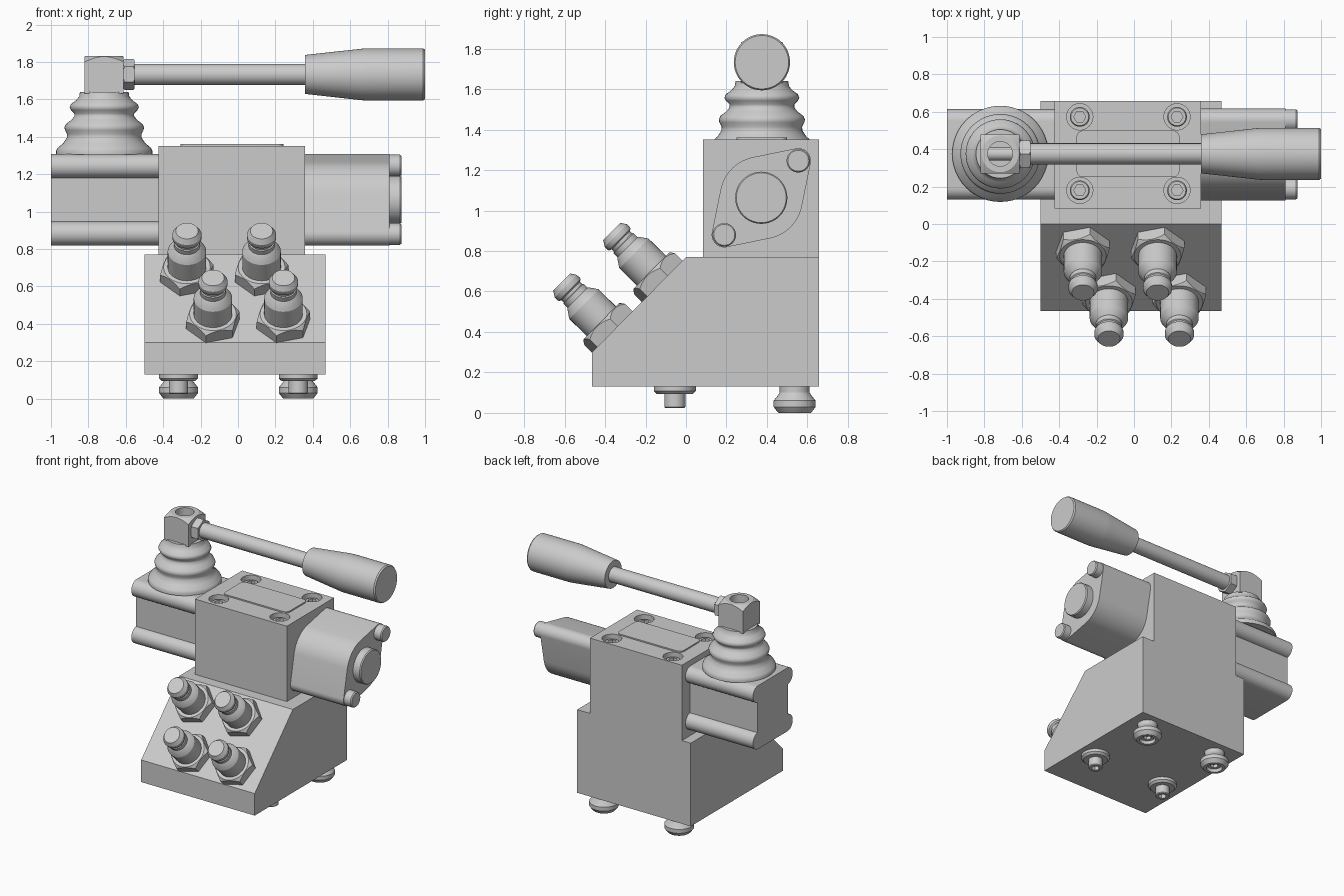
import bpy, bmesh
from math import sin, cos, pi, radians, acos
from mathutils import Vector, Matrix

if "Cube" in bpy.data.objects:
    bpy.data.objects.remove(bpy.data.objects["Cube"])

Z = Vector((0, 0, 1))
CY, CZ = 0.372, 1.063          # valve spool axis
LY = 0.375                     # lever plane
X = (1, 0, 0)


def finish(name, bm, angle=30):
    bmesh.ops.recalc_face_normals(bm, faces=bm.faces)
    me = bpy.data.meshes.new(name)
    bm.to_mesh(me)
    bm.free()
    ob = bpy.data.objects.new(name, me)
    bpy.context.collection.objects.link(ob)
    smooth(ob, angle)
    return ob


def smooth(ob, angle=30):
    bpy.ops.object.select_all(action='DESELECT')
    ob.select_set(True)
    bpy.context.view_layer.objects.active = ob
    bpy.ops.object.shade_smooth_by_angle(angle=radians(angle))


def lathe(name, profile, loc, axis=Z, n=40, phase=0, angle=30):
    """Closed solid of revolution from (radius, height) points."""
    bm = bmesh.new()
    m = Matrix.Translation(loc) @ Z.rotation_difference(Vector(axis)).to_matrix().to_4x4()
    rings = []
    for r, h in profile:
        rings.append([bm.verts.new(m @ Vector((r * cos(phase + 2 * pi * i / n), r * sin(phase + 2 * pi * i / n), h)))
                      for i in range(n)])
    for a, b in zip(rings, rings[1:]):
        for i in range(n):
            j = (i + 1) % n
            bm.faces.new((a[i], a[j], b[j], b[i]))
    bm.faces.new(rings[0])
    bm.faces.new(rings[-1])
    return finish(name, bm, angle)


def prism(name, pts, a, b, axis='x'):
    """Extrude a 2D outline: (y, z) along x, or (x, y) along z."""
    bm = bmesh.new()
    place = (lambda p, t: (t, p[0], p[1])) if axis == 'x' else (lambda p, t: (p[0], p[1], t))
    lo = [bm.verts.new(place(p, a)) for p in pts]
    hi = [bm.verts.new(place(p, b)) for p in pts]
    for i in range(len(pts)):
        j = (i + 1) % len(pts)
        bm.faces.new((lo[i], lo[j], hi[j], hi[i]))
    bm.faces.new(lo)
    bm.faces.new(hi)
    return finish(name, bm)


def arc(cx, cy, r, a0, a1, n=12):
    return [(cx + r * cos(radians(a0 + (a1 - a0) * i / n)), cy + r * sin(radians(a0 + (a1 - a0) * i / n)))
            for i in range(n + 1)]


def rect(x0, x1, y0, y1):
    return [(x0, y0), (x1, y0), (x1, y1), (x0, y1)]


def cut(ob, tool, op='DIFFERENCE'):
    mod = ob.modifiers.new('cut', 'BOOLEAN')
    mod.object, mod.operation, mod.solver = tool, op, 'EXACT'
    bpy.context.view_layer.objects.active = ob
    # keep the cut ahead of the smoothing
    while ob.modifiers[0] != mod:
        ob.modifiers.move(ob.modifiers.find(mod.name), 0)
    bpy.ops.object.modifier_apply(modifier=mod.name)
    bpy.data.objects.remove(tool)
    smooth(ob)


# sloped manifold base
prism('manifold_base', [(-.464, .13), (.657, .13), (.657, .77), (0, .77), (-.464, .30)], -.5, .467)

# valve body with counterbored screws and top pad
body = prism('valve_body', rect(.083, .657, .77, 1.35), -.425, .358)
for sx in (-.29, .23):
    for sy in (.18, .573):
        cut(body, lathe('bore', [(.07, 1.25), (.07, 1.4)], (sx, sy, 0)))
        screw = lathe('cap_screw', [(.053, 1.24), (.053, 1.315), (.047, 1.325)], (sx, sy, 0), n=32)
        cut(screw, lathe('socket', [(.032, 1.285), (.032, 1.4)], (sx, sy, 0), n=6))
r = .035
pad = []
for cx, cy, a in ((.208, .465, 0), (-.272, .465, 90), (-.272, .285, 180), (.208, .285, 270)):
    pad += arc(cx, cy, r, a, a + 90, 6)
prism('top_pad', pad, 1.34, 1.36, 'z')

# lever housing: box section with round rails on its corners
dy, dz, rr = .178, .18, .064
side = arc(dy, -dz, rr, -90, 83, 16) + arc(dy, dz, rr, -83, 90, 16)
outline = side + [(-y, -z) for y, z in side]
prism('lever_housing', [(CY + y, CZ + z) for y, z in outline], -1, -.42)

# end cap: round centre joined by tangents to two bolt lugs
R, d, rl = .205, .259, .062
t = 90 - (90 - acos((R - rl) / d) * 180 / pi)
half = arc(d * cos(pi / 4), d * sin(pi / 4), rl, 45 - t, 45 + t, 14) + arc(0, 0, R, 45 + t, 225 - t, 14)
outline = half + [(-y, -z) for y, z in half]
prism('end_cap', [(CY + y, CZ + z) for y, z in outline], .35, .81)
lathe('end_plug', [(.129, .8), (.129, .865), (.123, .873)], (0, CY, CZ), X)
for s in (-1, 1):
    lathe('end_bolt', [(.058, .8), (.058, .865), (.052, .873)], (0, CY + s * .183, CZ + s * .183), X, 32)

# rubber bellows
lathe('bellows', [(.257, 1.305), (.257, 1.325), (.25, 1.34), (.22, 1.365), (.2, 1.395), (.199, 1.415),
                  (.21, 1.435), (.213, 1.45), (.205, 1.468), (.175, 1.49), (.16, 1.51), (.16, 1.525),
                  (.178, 1.543), (.185, 1.558), (.178, 1.575), (.15, 1.595), (.134, 1.615), (.13, 1.64)],
      (-.715, LY, 0), n=48, angle=50)

# lever head with rounded top and bore
head = prism('lever_head', rect(LY - .104, LY + .104, 1.63, 1.833), -.82, -.612)
cut(head, lathe('round', [(.2, 1.6), (.2, 1.765), (.098, 1.833)], (-.716, LY, 0)), 'INTERSECT')
cut(head, lathe('bore', [(.066, 1.67), (.066, 1.9)], (-.716, LY, 0)))

# lever rod, lock nut and grip
ROD = (0, LY, 1.733)
lathe('lever_stud', [(.036, -.79), (.036, -.55)], ROD, X, 32)
nut = lathe('lock_nut', [(.083, -.612), (.083, -.553)], ROD, X, 6)
cut(nut, lathe('round', [(.075, -.613), (.086, -.603), (.086, -.562), (.075, -.552)], ROD, X), 'INTERSECT')
lathe('lever_rod', [(.057, -.56), (.057, .37)], ROD, X)
lathe('lever_grip', [(.104, .357), (.137, .655), (.139, .68), (.139, .99), (.132, 1.0)], ROD, X, 48, angle=20)

# four quick couplings standing on the slope
N = Vector((0, -.47, .464)).normalized()
for fx, fy in ((-.273, -.118), (.126, -.118), (-.134, -.365), (.243, -.365)):
    base = Vector((fx, fy, .77 + fy * .47 / .464))
    nut = lathe('coupling_hex', [(.148, -.005), (.148, .075)], base, N, 6, radians(15))
    cut(nut, lathe('round', [(.15, -.01), (.15, .05), (.12, .08)], base, N), 'INTERSECT')
    lathe('coupling_body', [(.103, .07), (.103, .195), (.097, .205), (.076, .235), (.07, .24), (.07, .268),
                            (.064, .272), (.064, .288), (.076, .294), (.078, .3), (.078, .322), (.06, .35)],
          base, N)

# feet: flanged studs at the front, mushroom feet at the back
for fx in (-.318, .322):
    front = lathe('front_foot', [(.104, .135), (.104, .108), (.088, .093), (.052, .093), (.052, .03), (.047, .024)],
                  (fx, -.055, 0), n=36)
    cut(front, lathe('socket', [(.03, .06), (.03, 0)], (fx, -.055, 0), n=6))
    back = lathe('back_foot', [(.074, .135), (.074, .1), (.08, .09), (.104, .06), (.104, .03), (.085, .005), (.08, 0)],
                 (fx, .537, 0), n=36)
    cut(back, lathe('recess', [(.058, .05), (.058, -.02)], (fx, .537, 0)))
    screw = lathe('foot_screw', [(.05, .07), (.05, .022)], (fx, .537, 0), n=32)
    cut(screw, lathe('socket', [(.03, .045), (.03, 0)], (fx, .537, 0), n=6))
